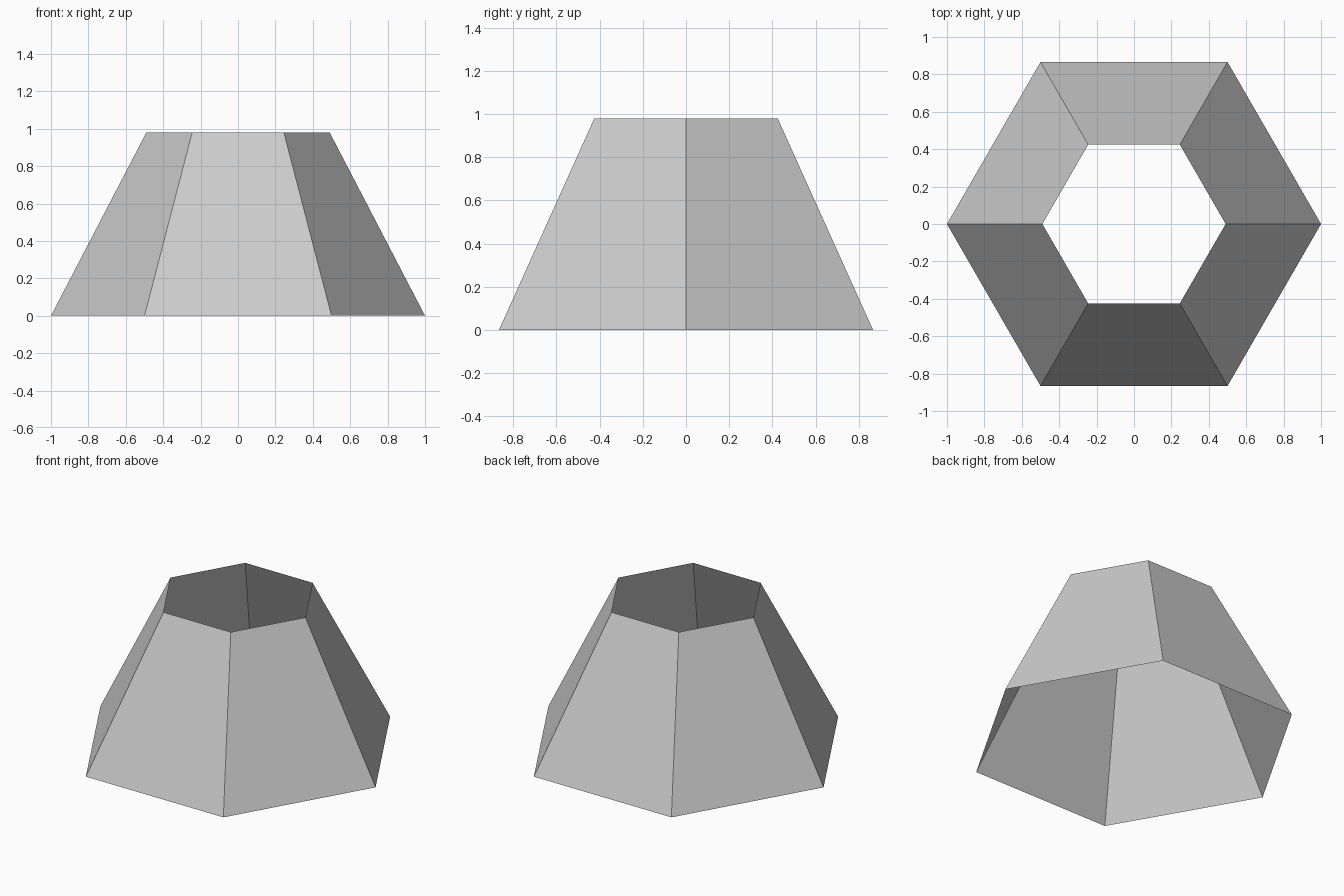
import bpy

# Remove the default cube
cube = bpy.data.objects.get("Cube")
if cube:
    bpy.data.objects.remove(cube, do_unlink=True)

BASE_RADIUS, TOP_RADIUS, HEIGHT = 1.0, 0.49, 0.98

# Plain grey material
grey = bpy.data.materials.new("light_grey")
grey.use_nodes = True
colour = (0.6, 0.6, 0.6, 1)
grey.diffuse_color = colour
grey.node_tree.nodes["Principled BSDF"].inputs["Base Color"].default_value = colour

# Six-sided tapered shell, open at the top and bottom
bpy.ops.mesh.primitive_cone_add(vertices=6, radius1=BASE_RADIUS, radius2=TOP_RADIUS,
                                depth=HEIGHT, end_fill_type='NOTHING',
                                location=(0, 0, HEIGHT / 2))
shell = bpy.context.object
shell.name = "tapered_hexagonal_shell"

# Turn the corners onto the x axis
shell.rotation_euler.z = 1.5707963
bpy.ops.object.transform_apply(location=True, rotation=True, scale=True)
bpy.ops.object.shade_flat()
shell.data.materials.append(grey)
